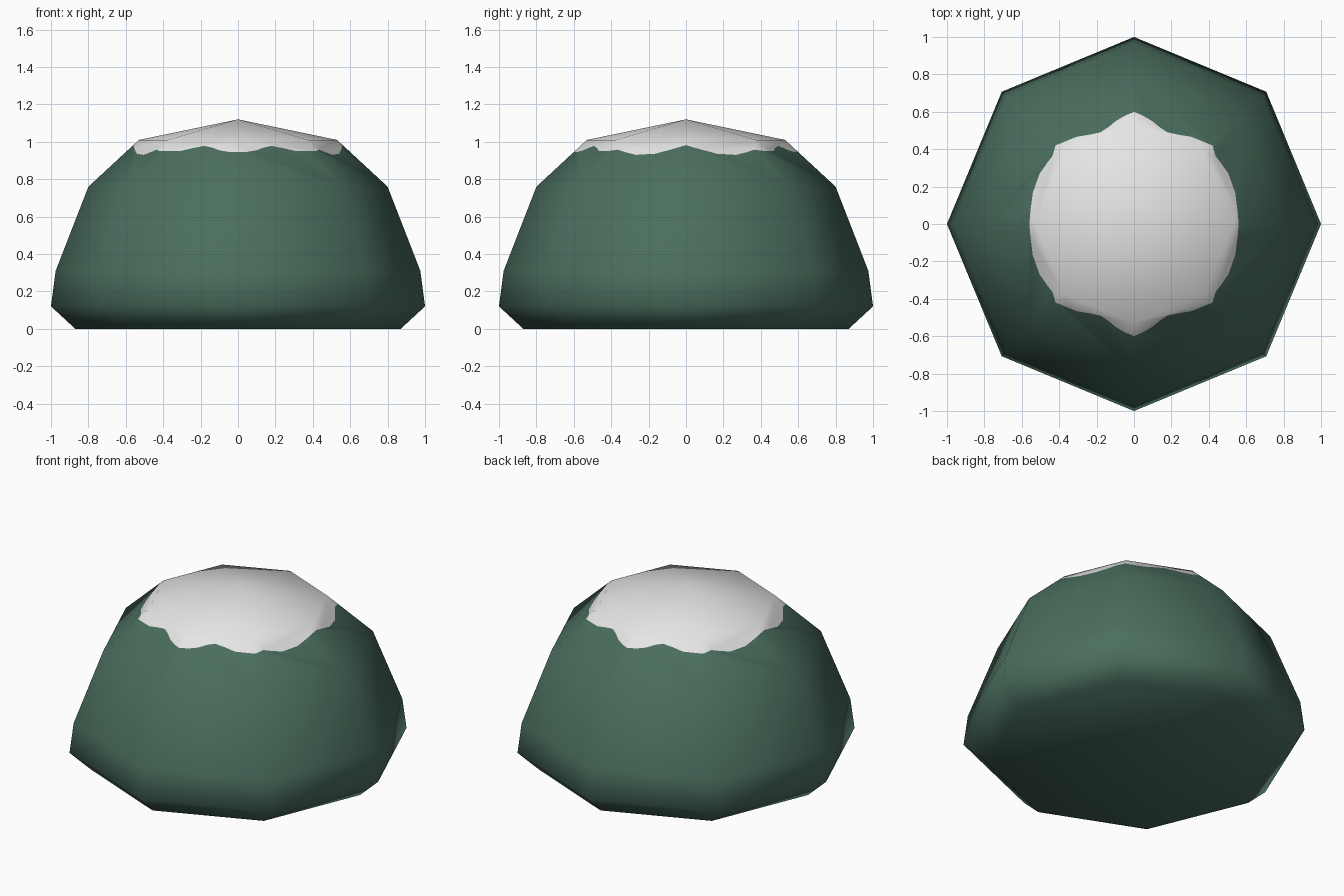
import bpy, bmesh, math

if "Cube" in bpy.data.objects:
    bpy.data.objects.remove(bpy.data.objects["Cube"])

SIDES = 8
STEP = 360 / SIDES
# Dome profile (radius at the corners, height)
LOWER = [(0.87, 0.0), (1.0, 0.12), (0.975, 0.31), (0.80, 0.76)]
CAP_R, CAP_Z, APEX_Z = 0.53, 1.01, 1.12
# Wavy snow line for one quarter (degrees, radius), mirrored to the others
SNOW = [(0, .56), (8, .558), (17, .566), (28, .572), (35, .568), (40, .568), (45, .594),
        (51, .572), (57, .557), (63, .535), (70, .522), (75, .535), (80, .559), (85, .58), (90, .60)]


def material(name, color):
    m = bpy.data.materials.new(name)
    m.diffuse_color = (*color, 1)
    m.use_nodes = True
    m.node_tree.nodes["Principled BSDF"].inputs["Base Color"].default_value = m.diffuse_color
    return m


def point(bm, deg, r, z):
    a = math.radians(deg)
    return bm.verts.new((r * math.cos(a), r * math.sin(a), z))


def snow_height(deg, r):
    # height on the flat shoulder facet under this point
    half = STEP / 2
    mid = math.floor(deg / STEP) * STEP + half
    d = r * math.cos(math.radians(deg - mid)) / math.cos(math.radians(half))
    r0, z0 = LOWER[-1]
    return z0 + (r0 - d) / (r0 - CAP_R) * (CAP_Z - z0)


bm = bmesh.new()
rings = [[point(bm, i * STEP, r, z) for i in range(SIDES)] for r, z in LOWER]
cap = [point(bm, i * STEP, CAP_R, CAP_Z) for i in range(SIDES)]
apex = bm.verts.new((0, 0, APEX_Z))

# Snow line around the whole dome
line = {}
for q in range(4):
    for d, r in SNOW:
        deg = q * 90 + d if q % 2 == 0 else q * 90 + 90 - d
        if deg < 360 and deg not in line:
            line[deg] = point(bm, deg, r, snow_height(deg, r))

# Green body, snow edge and snow cap
bm.faces.new(rings[0][::-1])
for i in range(SIDES):
    j = (i + 1) % SIDES
    for a, b in zip(rings, rings[1:]):
        bm.faces.new((a[i], a[j], b[j], b[i]))
    degs = sorted(d for d in line if i * STEP <= d <= (i + 1) * STEP)
    edge = [line[d] for d in degs]
    if j == 0:
        edge.append(line[0])
    bm.faces.new([rings[-1][i], rings[-1][j]] + edge[::-1])
    bm.faces.new(edge + [cap[j], cap[i]]).material_index = 1
    bm.faces.new((cap[i], cap[j], apex)).material_index = 1

for f in bm.faces:
    f.smooth = True
bm.normal_update()
mesh = bpy.data.meshes.new("snowy_bush")
bm.to_mesh(mesh)
bm.free()
mesh.materials.append(material("dark green", (0.069, 0.156, 0.112)))
mesh.materials.append(material("snow white", (0.79, 0.79, 0.79)))
obj = bpy.data.objects.new("snowy_bush", mesh)
bpy.context.collection.objects.link(obj)
